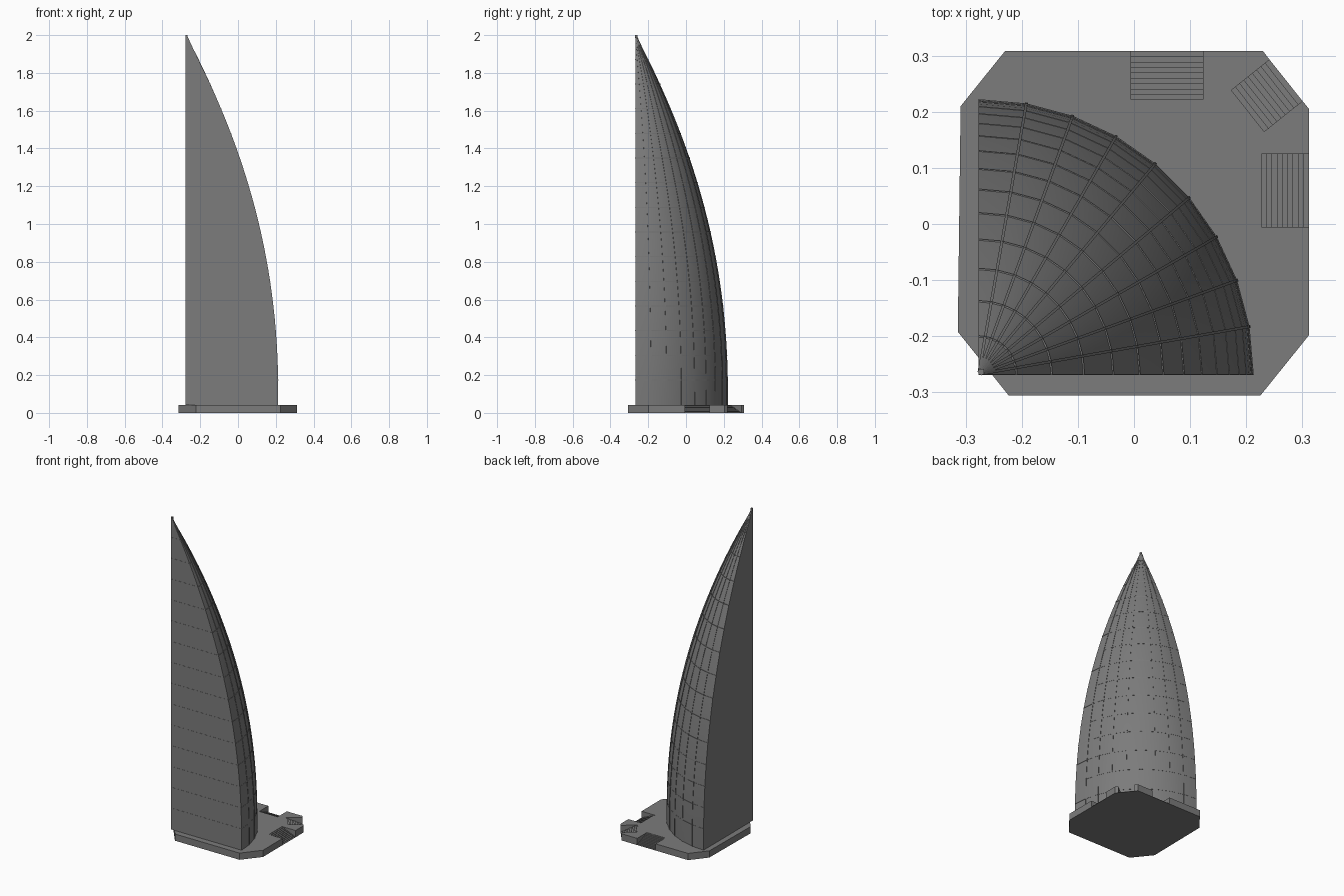
import bpy, bmesh, math
from mathutils import Vector

cube = bpy.data.objects.get("Cube")
if cube:
    bpy.data.objects.remove(cube)

grey = bpy.data.materials.new("concrete_grey")
grey.use_nodes = True
colour = (0.2, 0.2, 0.2, 1)
grey.diffuse_color = colour
grey.node_tree.nodes["Principled BSDF"].inputs["Base Color"].default_value = colour

CORNER = Vector((-0.277, -0.268, 0))
BASE, TOP, FLOORS, BAYS = 0.042, 2.0, 15, 9
STEP = (TOP - BASE) / FLOORS


def finish(name, bm, smooth=False):
    bmesh.ops.recalc_face_normals(bm, faces=bm.faces)
    mesh = bpy.data.meshes.new(name)
    bm.to_mesh(mesh)
    bm.free()
    mesh.materials.append(grey)
    ob = bpy.data.objects.new(name, mesh)
    bpy.context.collection.objects.link(ob)
    if smooth:
        bpy.ops.object.select_all(action="DESELECT")
        ob.select_set(True)
        bpy.context.view_layer.objects.active = ob
        bpy.ops.object.shade_smooth_by_angle(angle=math.radians(30))
    return ob


def prism(bm, points, offset):
    """Extrude a closed outline along an offset."""
    face = bm.faces.new([bm.verts.new(p) for p in points])
    out = bmesh.ops.extrude_face_region(bm, geom=[face])["geom"]
    verts = [v for v in out if isinstance(v, bmesh.types.BMVert)]
    bmesh.ops.translate(bm, verts=verts, vec=offset)


def radius(z):
    t = max(0, (z - 0.1) / 1.9)
    return max(0.004, 0.49 * (1 - t ** 2.1))


def polar(r, i, z):
    a = math.pi / 2 * i / BAYS
    return CORNER + Vector((r * math.cos(a), r * math.sin(a), z))


# Tapering quarter-round tower with two flat walls
levels = [BASE + STEP * i / 2 for i in range(FLOORS * 2 + 1)]
bm = bmesh.new()
rings = [[bm.verts.new(CORNER + Vector((0, 0, z)))] +
         [bm.verts.new(polar(radius(z), i, z)) for i in range(BAYS + 1)]
         for z in levels]
for low, high in zip(rings, rings[1:]):
    for i in range(len(low)):
        j = (i + 1) % len(low)
        bm.faces.new((low[i], low[j], high[j], high[i]))
bm.faces.new(rings[0])
bm.faces.new(rings[-1])
finish("tower", bm, True)

# Slim vertical ribs between the bays
bm = bmesh.new()
for i in range(1, BAYS):
    a = math.pi / 2 * i / BAYS
    side = Vector((-math.sin(a), math.cos(a), 0)) * 0.005
    outer = [polar(radius(z) + 0.002, i, z) - side / 2 for z in levels]
    inner = [polar(radius(z) * 0.9, i, z) - side / 2 for z in levels]
    prism(bm, outer + inner[::-1], side)
finish("facade_ribs", bm)

# Thin floor edges just proud of the front wall and the curved facade
bm = bmesh.new()
for k in range(1, FLOORS):
    z = BASE + STEP * k
    arc = [polar(radius(z) + 0.001, i, z) for i in range(BAYS + 1)]
    lip = Vector((0, 0.001, 0))
    prism(bm, [CORNER + Vector((0, 0, z)) - lip, arc[0] - lip] + arc[1:],
          Vector((0, 0, 0.004)))
finish("floor_edges", bm)

# Straight corner post up to the tip
bm = bmesh.new()
square = [(0, 0), (0.01, 0), (0.01, 0.01), (0, 0.01)]
prism(bm, [CORNER + Vector((x, y, BASE)) for x, y in square],
      Vector((0, 0, TOP - BASE)))
finish("corner_post", bm)

# Stairs: outer edge centre, outward direction, width, depth
STAIRS = [((0.312, 0.06), (1, 0), 0.13, 0.094),
          ((0.271, 0.256), (0.782, 0.623), 0.094, 0.097),
          ((0.059, 0.308), (0, 1), 0.128, 0.096)]


def notch(centre, out, width, depth):
    c, o = Vector((*centre, 0)), Vector((*out, 0))
    s = Vector((-o.y, o.x, 0)) * width / 2
    return [c - s, c - s - o * depth, c + s - o * depth, c + s]


# Podium with clipped corners and a notch for each stair
outline = [Vector((x, y, 0)) for x, y in (
    (-0.309, 0.21), (-0.314, -0.192), (-0.223, -0.306), (0.225, -0.306),
    (0.312, -0.198))]
outline += notch(*STAIRS[0]) + [Vector((0.312, 0.205, 0))]
outline += notch(*STAIRS[1]) + [Vector((0.23, 0.308, 0))]
outline += notch(*STAIRS[2]) + [Vector((-0.23, 0.308, 0))]
bm = bmesh.new()
prism(bm, outline, Vector((0, 0, BASE)))
finish("podium", bm)

# Flights of steps falling outward
bm = bmesh.new()
COUNT = 10
for stair in STAIRS:
    start, back, back_far, end = notch(*stair)
    points = [start, back]
    for i in range(COUNT):
        height = Vector((0, 0, BASE * (1 - (i + 0.5) / COUNT)))
        points += [back.lerp(start, i / COUNT) + height,
                   back.lerp(start, (i + 1) / COUNT) + height]
    prism(bm, points, end - start)
finish("steps", bm)
